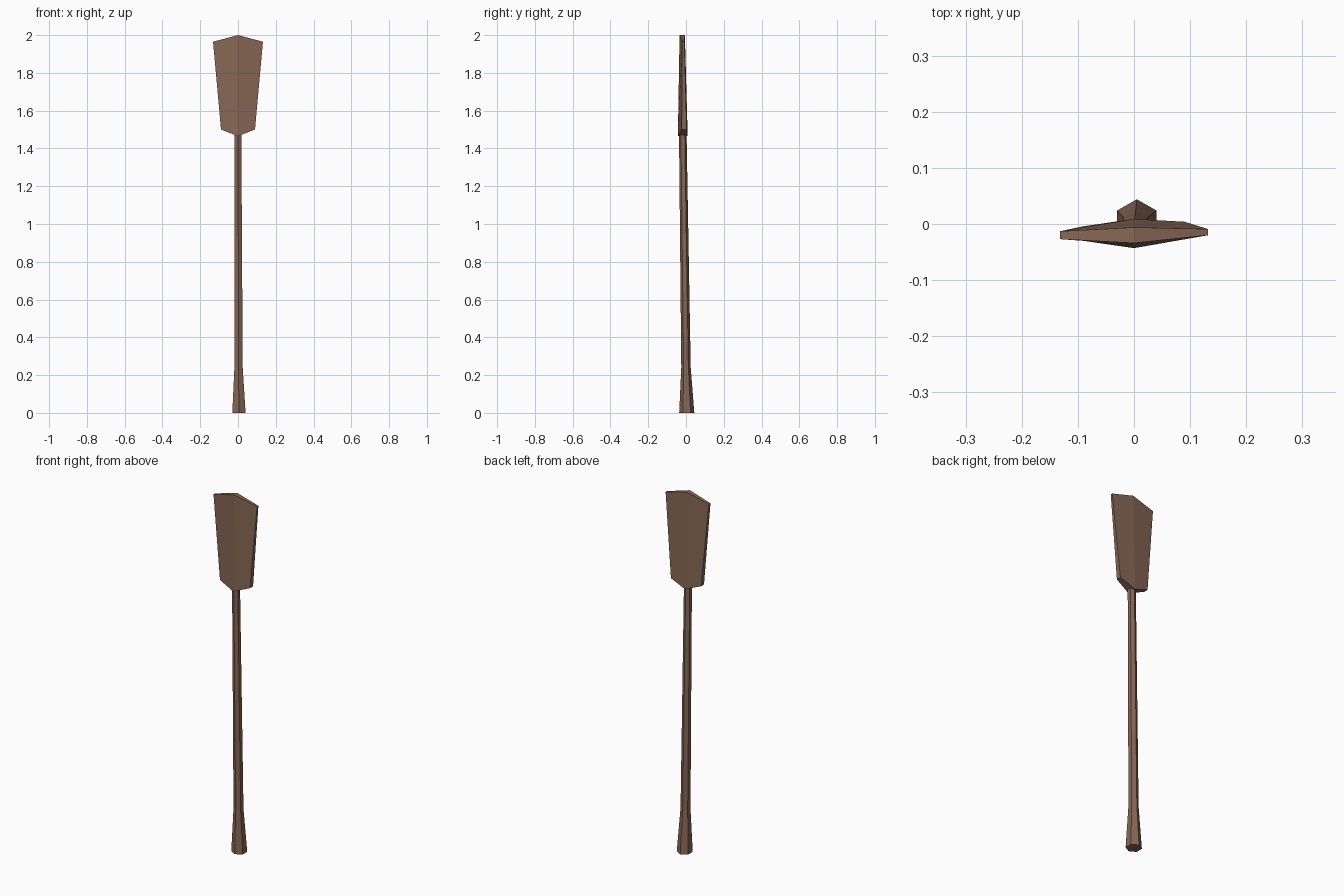
import bpy, bmesh, math

if "Cube" in bpy.data.objects:
    bpy.data.objects.remove(bpy.data.objects["Cube"])

wood = bpy.data.materials.new("brown wood")
wood.diffuse_color = (0.24, 0.135, 0.088, 1)
wood.use_nodes = True
wood.node_tree.nodes["Principled BSDF"].inputs["Base Color"].default_value = wood.diffuse_color


def finish(name, bm):
    bmesh.ops.recalc_face_normals(bm, faces=bm.faces)
    mesh = bpy.data.meshes.new(name)
    bm.to_mesh(mesh)
    bm.free()
    mesh.materials.append(wood)
    obj = bpy.data.objects.new(name, mesh)
    bpy.context.collection.objects.link(obj)
    return obj


def bridge(bm, a, b):
    n = len(a)
    for i in range(n):
        j = (i + 1) % n
        bm.faces.new((a[i], a[j], b[j], b[i]))


# Handle: six-sided shaft with flared grip, leaning slightly forward
bm = bmesh.new()
rings = []
for x, y, z, r in ((0.005, 0.004, 0.0, 0.04), (0.003, 0.0, 0.24, 0.025),
                   (0.0, -0.017, 1.48, 0.02)):
    angles = [math.radians(30 + 60 * k) for k in range(6)]
    rings.append([bm.verts.new((x + r * 0.88 * math.cos(a) / 0.866,
                                y + r * math.sin(a), z)) for a in angles])
for a, b in zip(rings, rings[1:]):
    bridge(bm, a, b)
bm.faces.new(rings[0])
bm.faces.new(rings[-1])
finish("handle", bm)

# Blade: slightly twisted, thickest along the centre and at the root
# Cross-sections left, centre, right as (x, z, front y, back y)
lower = ((-0.09, 1.5, -0.030, -0.004), (0, 1.465, -0.043, 0.009),
         (0.09, 1.5, -0.023, 0.004))
upper = ((-0.132, 1.965, -0.027, -0.013), (0, 2.0, -0.034, -0.006),
         (0.132, 1.965, -0.020, -0.009))
bm = bmesh.new()
loops = []
for row in (lower, upper):
    front = [bm.verts.new((x, yf, z)) for x, z, yf, yb in row]
    back = [bm.verts.new((x, yb, z)) for x, z, yf, yb in row]
    loops.append(front + back[::-1])
bridge(bm, *loops)
for s in loops:
    bm.faces.new((s[0], s[1], s[4], s[5]))
    bm.faces.new((s[1], s[2], s[3], s[4]))
finish("blade", bm)
